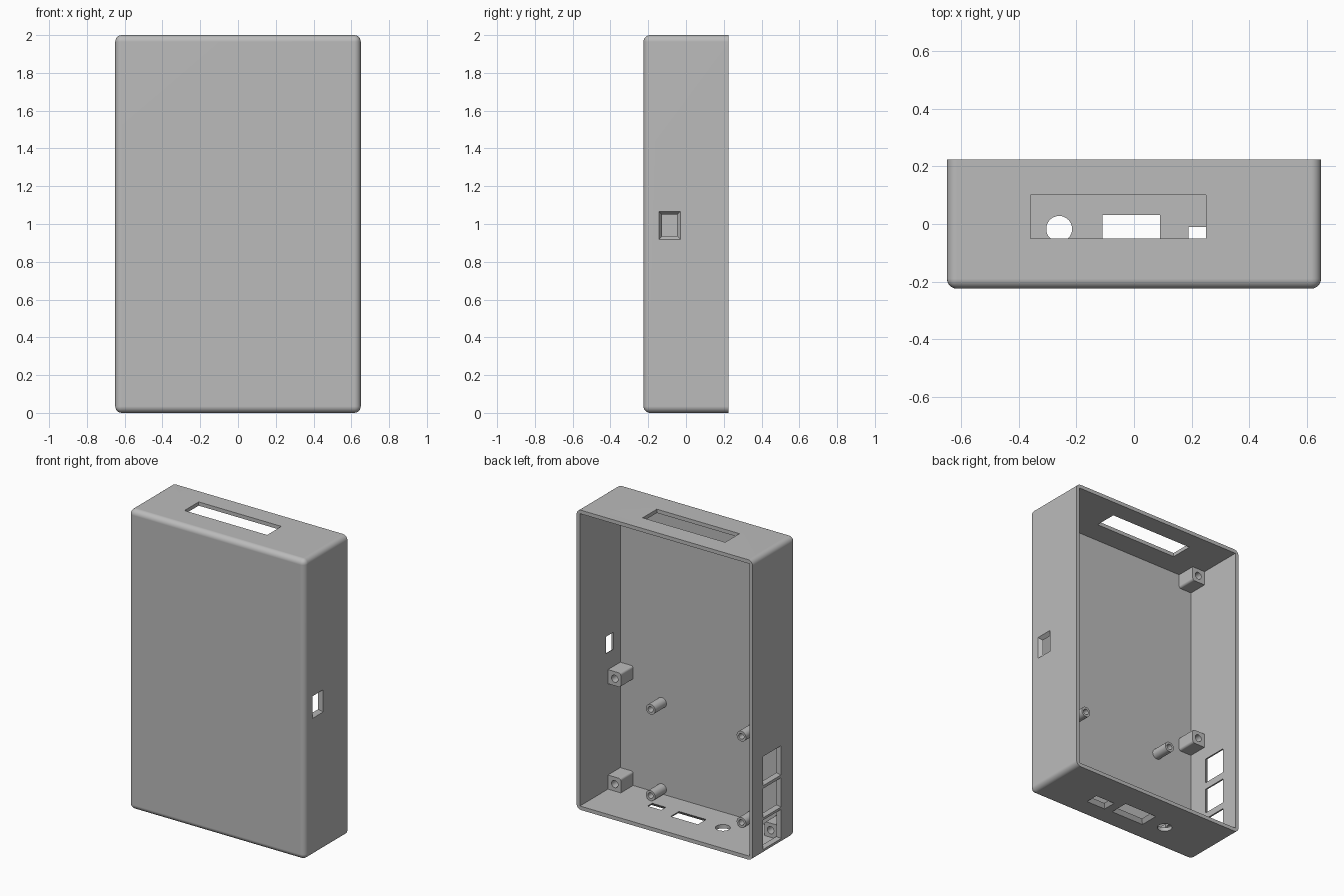
import bpy
import bmesh
import math
from mathutils import Matrix, Vector

default = bpy.data.objects.get("Cube")
if default:
    bpy.data.objects.remove(default, do_unlink=True)

W, D, H = 0.65, 0.225, 2.0      # half width, half depth, height
T = 0.025                       # wall thickness
INNER = -D + T                  # inside of the front panel

grey = bpy.data.materials.new("plain grey")
grey.use_nodes = True
colour = (0.5, 0.5, 0.5, 1)
grey.diffuse_color = colour
grey.node_tree.nodes["Principled BSDF"].inputs["Base Color"].default_value = colour


def make(name, bm):
    bmesh.ops.recalc_face_normals(bm, faces=bm.faces)
    mesh = bpy.data.meshes.new(name)
    bm.to_mesh(mesh)
    bm.free()
    mesh.materials.append(grey)
    obj = bpy.data.objects.new(name, mesh)
    bpy.context.collection.objects.link(obj)
    return obj


def box_mesh(low, high):
    low, high = Vector(low), Vector(high)
    bm = bmesh.new()
    bmesh.ops.create_cube(bm, size=1)
    bmesh.ops.scale(bm, vec=high - low, verts=bm.verts)
    bmesh.ops.translate(bm, vec=(low + high) / 2, verts=bm.verts)
    return bm


def cylinder(name, centre, radius, length, axis, sides=32):
    bm = bmesh.new()
    turn = Matrix.Rotation(math.pi / 2, 4, 'X') if axis == 'Y' else Matrix()
    bmesh.ops.create_cone(bm, cap_ends=True, segments=sides, radius1=radius,
                          radius2=radius, depth=length,
                          matrix=Matrix.Translation(centre) @ turn)
    return make(name, bm)


def flared_cutter(centre, half, normal, flare):
    """Opening through a wall, wider towards the outside; centre is mid wall."""
    normal, centre, half = Vector(normal), Vector(centre), Vector(half)
    bm = box_mesh((-1, -1, -1), (1, 1, 1))
    for v in bm.verts:
        side = v.co.dot(normal)
        size = half + Vector((1, 1, 1)) * flare * (0.5 + side)
        v.co = centre + Vector(
            n and c * T or c * s for c, s, n in zip(v.co, size, normal))
    return make("opening_cutter", bm)


def cut(target, cutter):
    mod = target.modifiers.new("cut", 'BOOLEAN')
    mod.operation = 'DIFFERENCE'
    mod.solver = 'EXACT'
    mod.object = cutter
    bpy.context.view_layer.objects.active = target
    bpy.ops.object.modifier_apply(modifier=mod.name)
    bpy.data.objects.remove(cutter, do_unlink=True)


def smooth(obj):
    bpy.ops.object.select_all(action='DESELECT')
    obj.select_set(True)
    bpy.context.view_layer.objects.active = obj
    bpy.ops.object.shade_smooth_by_angle(angle=math.radians(30))
    mod = obj.modifiers.new("flat panels", 'WEIGHTED_NORMAL')
    mod.keep_sharp = True


# Shell: rounded everywhere except the open back rim
bm = box_mesh((-W, -D, 0), (W, D, H))
rounded = [e for e in bm.edges if any(v.co.y < 0 for v in e.verts)]
bmesh.ops.bevel(bm, geom=rounded, offset=0.035, segments=6, profile=0.5,
                affect='EDGES', clamp_overlap=True)
shell = make("case_shell", bm)
cut(shell, make("cavity_cutter", box_mesh((-W + T, INNER, T), (W - T, 1, H - T))))

# Slot through the top
cut(shell, make("slot_cutter", box_mesh((-0.36, -0.05, H - 0.1), (0.25, 0.1, H + 0.1))))

# Flared sockets and round jack through the bottom
for x, y, hx, hy in ((-0.01, -0.012, 0.1, 0.043), (0.24, -0.034, 0.05, 0.024)):
    cut(shell, flared_cutter((x, y, T / 2), (hx, hy, 0), (0, 0, -1), 0.021))
cut(shell, cylinder("jack_cutter", (-0.26, -0.017, 0), 0.045, 0.2, 'Z'))

# Flared window in the right-hand wall
cut(shell, flared_cutter((W - T / 2, -0.087, 0.993), (0, 0.039, 0.056), (1, 0, 0), 0.018))

# Three square ports in the opposite wall
for z in (0.132, 0.343, 0.557):
    cut(shell, flared_cutter((-W + T / 2, 0.022, z), (0, 0.082, 0.084), (-1, 0, 0), 0.0135))
smooth(shell)

# Screw blocks along both side walls
BLOCK_END = -0.07
for side, label in ((1, "left"), (-1, "right")):
    for z, level in ((0.072, "bottom"), (0.775, "middle"), (1.928, "top")):
        xs = sorted((side * (W - T), side * 0.53))
        bm = box_mesh((xs[0], INNER, z - 0.047), (xs[1], BLOCK_END, z + 0.047))
        free = [e for e in bm.edges
                if all(abs(v.co.x) < 0.6 for v in e.verts)
                and abs(e.verts[0].co.y - e.verts[1].co.y) > 0.01]
        if level != "middle":   # only the corner away from the end wall
            free = [e for e in free if abs(e.verts[0].co.z - 1) < abs(z - 1)]
        bmesh.ops.bevel(bm, geom=free, offset=0.015, segments=4, profile=0.5,
                        affect='EDGES')
        block = make(f"{label}_{level}_screw_block", bm)
        cut(block, cylinder("hole_cutter", (side * 0.575, BLOCK_END, z), 0.024, 0.2, 'Y', 24))
        smooth(block)

# Tubular board standoffs on the front panel
for x, label in ((-0.352, "right"), (0.318, "left")):
    for z, level in ((0.06, "lower"), (0.635, "upper")):
        post = cylinder(f"{label}_{level}_standoff", (x, INNER + 0.06, z), 0.034, 0.12, 'Y')
        cut(post, cylinder("hole_cutter", (x, INNER + 0.12, z), 0.019, 0.2, 'Y', 24))
        smooth(post)
